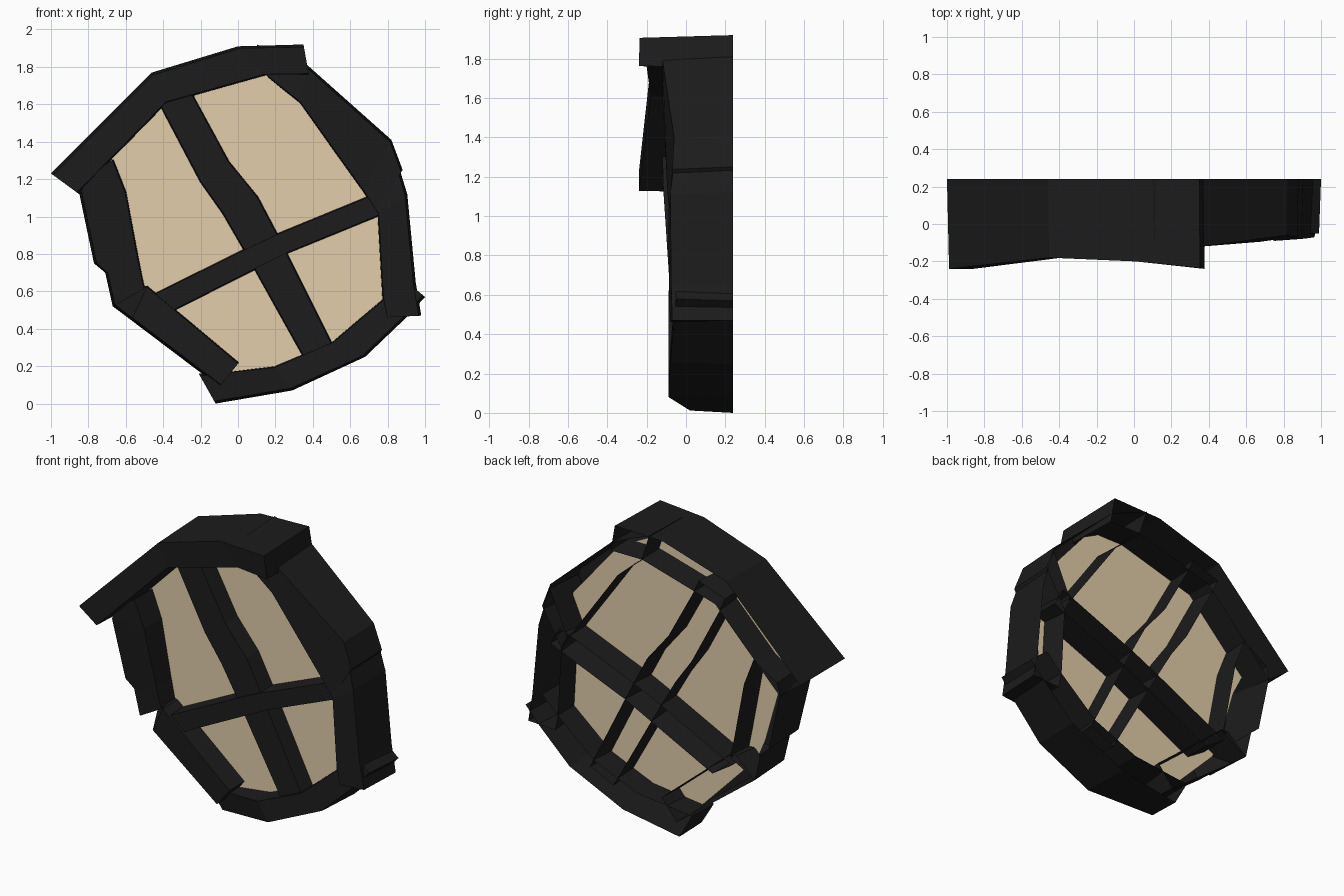
import bpy
from mathutils import Vector


def material(name, rgb):
    m = bpy.data.materials.new(name)
    m.diffuse_color = (*rgb, 1)
    return m


DARK = material("charcoal wood", (0.0115, 0.0115, 0.0115))
TAN = material("tan pane", (0.76, 0.61, 0.40))
BACK = 0.24


def make(name, verts, faces, mat):
    me = bpy.data.meshes.new(name)
    me.from_pydata(verts, [], faces)
    me.materials.append(mat)
    me.update()
    ob = bpy.data.objects.new(name, me)
    bpy.context.collection.objects.link(ob)
    return ob


def beam(name, stations, taper=0.014):
    """Open-backed plank; station = outer x, z, inner x, z, outer front y, inner front y."""
    verts, faces = [], []
    for xo, zo, xi, zi, yo, yi in stations:
        o, i = Vector((xo, zo)), Vector((xi, zi))
        d = (i - o).normalized() * taper
        of, inf = o + d, i - d
        verts += [(o.x, BACK, o.y), (of.x, yo, of.y),
                  (inf.x, yi, inf.y), (i.x, BACK, i.y)]
    for s in range(len(stations) - 1):
        a = 4 * s
        for k in range(3):
            faces.append((a + k, a + k + 1, a + k + 5, a + k + 4))
    e = len(verts) - 4
    faces += [(3, 2, 1, 0), (e, e + 1, e + 2, e + 3)]
    # orient the faces outward (front face towards -y)
    ob = make(name, verts, faces, DARK)
    if ob.data.polygons[1].normal.y > 0:
        ob.data.flip_normals()
    return ob


# Outer ring of rough planks
beam("top_plank", [
    (-1.00, 1.23, -0.85, 1.12, -0.24, -0.24),
    (-0.46, 1.77, -0.38, 1.60, -0.18, -0.18),
    (0.00, 1.91, 0.15, 1.75, -0.20, -0.20),
    (0.35, 1.92, 0.38, 1.75, -0.235, -0.24)])
beam("upper_right_plank", [
    (0.10, 1.92, 0.16, 1.74, -0.11, -0.12),
    (0.37, 1.81, 0.33, 1.60, -0.12, -0.12),
    (0.82, 1.41, 0.67, 1.12, -0.06, -0.095),
    (0.88, 1.25, 0.74, 1.01, -0.07, -0.085)])
beam("right_plank", [
    (0.825, 1.38, 0.70, 1.10, -0.05, -0.07),
    (0.905, 1.12, 0.74, 1.01, -0.08, -0.09),
    (0.95, 0.65, 0.765, 0.56, -0.075, -0.085),
    (0.98, 0.47, 0.785, 0.46, -0.07, -0.08)])
beam("bottom_plank", [
    (-0.12, 0.00, -0.21, 0.16, 0.02, 0.00),
    (0.29, 0.07, 0.19, 0.205, -0.09, -0.08),
    (0.68, 0.25, 0.50, 0.335, -0.08, -0.08),
    (0.90, 0.46, 0.77, 0.565, -0.06, -0.06),
    (1.00, 0.57, 0.88, 0.67, -0.05, -0.05)])
beam("lower_left_plank", [
    (-0.10, 0.09, 0.01, 0.225, -0.09, -0.09),
    (-0.57, 0.445, -0.48, 0.635, -0.08, -0.09),
    (-0.67, 0.52, -0.53, 0.64, 0.12, 0.05)])
beam("left_plank", [
    (-0.67, 0.52, -0.49, 0.62, -0.08, -0.08),
    (-0.71, 0.70, -0.50, 0.66, -0.085, -0.085),
    (-0.77, 0.75, -0.52, 0.76, -0.09, -0.09),
    (-0.85, 1.13, -0.59, 1.13, -0.115, -0.115),
    (-0.83, 1.20, -0.66, 1.31, -0.12, -0.12)])

# Crossing window bars
beam("upright_bar", [
    (-0.45, 1.65, -0.26, 1.72, -0.06, -0.06),
    (-0.41, 1.56, -0.22, 1.63, -0.06, -0.06),
    (-0.21, 1.18, -0.04, 1.30, -0.06, -0.06),
    (-0.09, 1.01, 0.115, 1.11, -0.06, -0.06),
    (0.02, 0.82, 0.215, 0.92, -0.06, -0.06),
    (0.36, 0.21, 0.53, 0.29, -0.06, -0.06)])
beam("cross_bar", [
    (-0.50, 0.57, -0.36, 0.48, -0.07, -0.07),
    (0.02, 0.83, 0.08, 0.70, -0.07, -0.07),
    (0.19, 0.91, 0.28, 0.80, -0.07, -0.07),
    (0.75, 1.14, 0.82, 1.02, -0.07, -0.07)])

# Pane set midway in the frame
outline = [(-0.13, 0.12), (0.24, 0.13), (0.58, 0.28), (0.79, 0.51), (0.80, 0.70),
           (0.79, 1.08), (0.78, 1.30), (0.44, 1.70), (0.16, 1.84), (-0.06, 1.83),
           (-0.43, 1.71), (-0.82, 1.25), (-0.72, 1.05), (-0.62, 0.70), (-0.56, 0.56)]
make("window_pane", [(x, 0.06, z) for x, z in outline],
     [tuple(range(len(outline)))], TAN)
